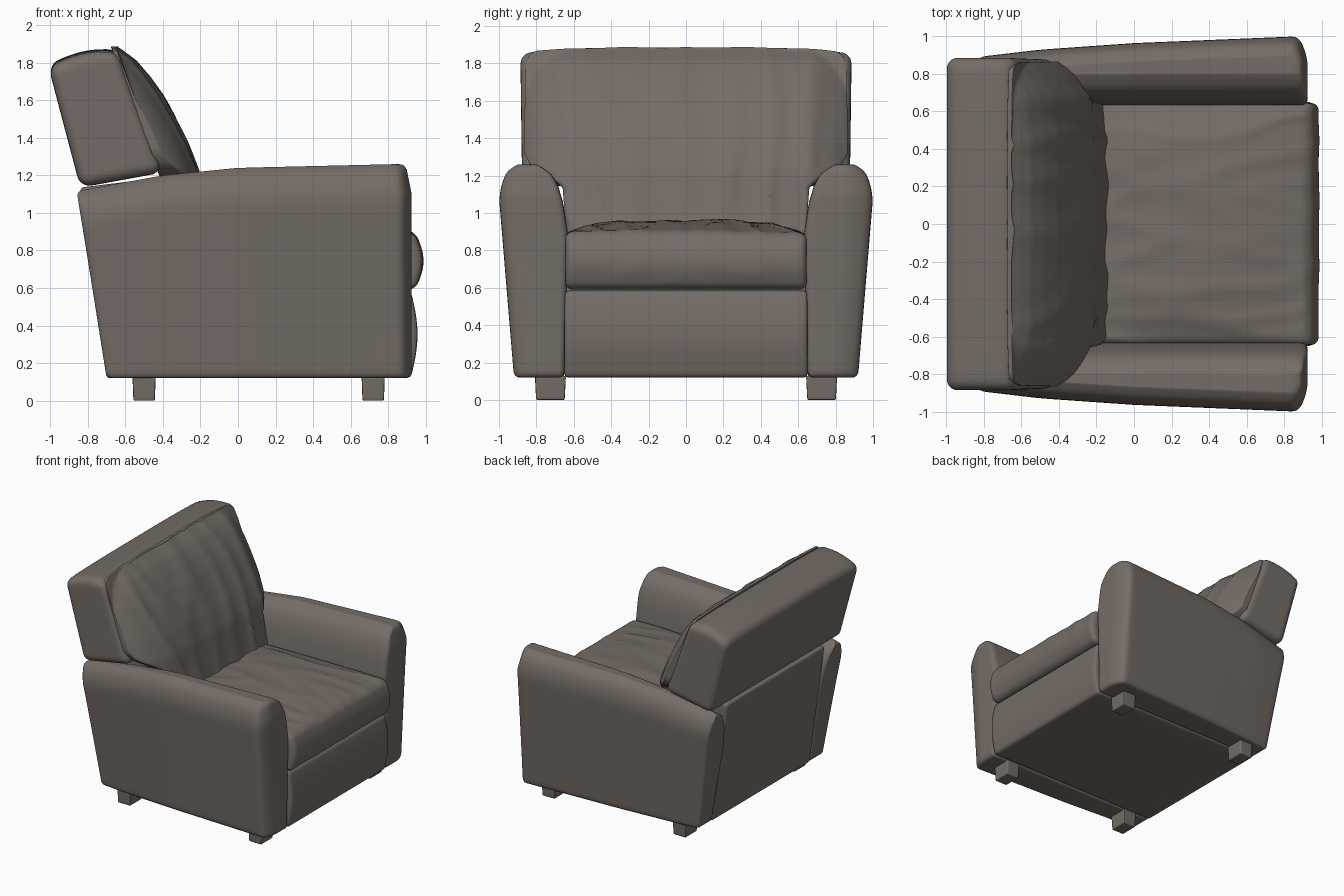
import bpy, bmesh, math
from mathutils import Vector, noise

if "Cube" in bpy.data.objects:
    bpy.data.objects.remove(bpy.data.objects["Cube"])

leather = bpy.data.materials.new("taupe leather")
leather.diffuse_color = (0.175, 0.15, 0.133, 1)
leather.use_nodes = True
leather.node_tree.nodes["Principled BSDF"].inputs["Base Color"].default_value = leather.diffuse_color


def lerp(table, t):
    """Piecewise linear lookup in a short (key, value) table."""
    if t <= table[0][0]:
        return table[0][1]
    for (a, va), (b, vb) in zip(table, table[1:]):
        if t <= b:
            return va + (vb - va) * (t - a) / (b - a)
    return table[-1][1]


def block(name, lo, hi, r, warp=None, cuts=24):
    """Rounded box between two corners, bent into shape by warp(x, y, z)."""
    bm = bmesh.new()
    bmesh.ops.create_cube(bm, size=2)
    if cuts:
        bmesh.ops.subdivide_edges(bm, edges=bm.edges[:], cuts=cuts, use_grid_fill=True)
    lo, hi = Vector(lo), Vector(hi)
    mid, half = (lo + hi) / 2, (hi - lo) / 2
    for v in bm.verts:
        # crowd the grid towards the rounded edges
        p = Vector([math.sin(c * math.pi / 2) * h for c, h in zip(v.co, half)])
        if r:
            q = Vector([max(r - h, min(h - r, c)) for c, h in zip(p, half)])
            p = q + (p - q).normalized() * r
        p += mid
        v.co = warp(*p) if warp else p
    bmesh.ops.recalc_face_normals(bm, faces=bm.faces[:])
    me = bpy.data.meshes.new(name)
    bm.to_mesh(me)
    bm.free()
    me.materials.append(leather)
    ob = bpy.data.objects.new(name, me)
    bpy.context.collection.objects.link(ob)
    bpy.context.view_layer.objects.active = ob
    ob.select_set(True)
    bpy.ops.object.shade_smooth_by_angle(angle=math.radians(40))
    ob.select_set(False)
    return ob


def crease(x, y, z, seed):
    """Soft wrinkles, sharp along the folds."""
    n = noise.noise(Vector((x, y, z + seed)))
    return 0.5 - min(1, abs(n) * 3)


def back_x(z):
    """Sloping rear face of the lower body."""
    return -0.70 - 0.14 * (z - 0.12)


# Arms: flared cross-section, narrowing and dipping towards the back
INNER = [(0.12, 0.65), (0.88, 0.63), (1.05, 0.655), (1.15, 0.685), (1.21, 0.72), (1.26, 0.79)]
OUTER = [(0.12, 0.92), (1.08, 1.0), (1.16, 0.985), (1.22, 0.96), (1.26, 0.91)]
TOP = [(-0.84, 1.12), (-0.4, 1.20), (0, 1.24), (0.85, 1.26)]
FLARE = [(-0.84, 0.11), (-0.5, 0.07), (0, 0.035), (0.85, 0)]


def make_arm(side):
    def warp(s, t, z):
        x = back_x(z) + s * (0.925 - back_x(z))
        x -= 0.05 * s ** 8 * max(0, t) ** 2          # front rounds off outwards
        x -= 0.03 * s ** 8 * max(0, (z - 1.1) / 0.15)
        inner, outer = lerp(INNER, z), lerp(OUTER, z) - lerp(FLARE, x)
        y = inner + (outer - inner) * (t + 1) / 2
        z = 0.12 + (z - 0.12) * (lerp(TOP, x) - 0.12) / 1.14
        return x, side * y, z
    # box in (length 0..1, across -1..1, height), rounded after scaling
    def scaled(a, b, z):
        return warp(a / 1.7, b / 0.16, z)
    block("arm_left" if side > 0 else "arm_right", (0, -0.16, 0.12), (1.7, 0.16, 1.26),
          0.035, scaled, 28)


for side in (-1, 1):
    make_arm(side)


# Base with softly bulging front panel
def base_warp(x, y, z):
    if x > 0.5:
        x += 0.035 * math.sin(math.pi * (z - 0.12) / 0.465) * (x - 0.5) / 0.41
    return x, y, z


block("base_front_panel", (-0.66, -0.65, 0.12), (0.92, 0.65, 0.585), 0.025, base_warp)


# Rear panel between the arms
def rear_warp(x, y, z):
    return x + back_x(z), y, z + 0.12 * x * (z - 0.12)


block("rear_panel", (0, -0.65, 0.12), (0.45, 0.65, 1.135), 0.02, rear_warp)


# Seat cushion, crowned and creased
def seat_warp(x, y, z):
    u, v = (x - 0.32) / 0.64, y / 0.645
    if z > 0.75:
        k = (z - 0.75) / 0.14
        z += k * (0.065 * max(0, 1 - u * u) * (1 - v ** 4)
                  + 0.011 * crease(x * 1.6, y * 6, 0, 3))
    if x > 0.6:
        x += (x - 0.6) / 0.34 * (0.045 * math.sin(math.pi * max(0, min(1, (z - 0.59) / 0.31)))
                                 + 0.006 * crease(y * 3, z * 3, 0, 9))
    return x, y, z


block("seat_cushion", (-0.35, -0.645, 0.59), (0.94, 0.645, 0.895), 0.04, seat_warp, 48)


# Back shell: leaning slab resting on the arms
def shell_warp(x, y, z):
    s, t = x / 0.42, z / 0.68
    bx, bz = -0.84 - 0.17 * t, 1.135 + 0.655 * t
    fx, fz = -0.40 - 0.24 * t, 1.215 + 0.655 * t
    wx, wz = bx + (fx - bx) * s, bz + (fz - bz) * s
    wz += t * (0.03 * math.sin(math.pi * s) - 0.015 * (y / 0.88) ** 4)
    return wx, y * (0.99 + 0.01 * t), wz


block("back_shell", (0, -0.885, 0), (0.42, 0.885, 0.68), 0.06, shell_warp, 30)

# Back cushion: swelling front, narrow where it drops between the arms
FRONT = [(0.88, -0.135), (1.23, -0.215), (1.38, -0.275), (1.52, -0.345), (1.63, -0.405),
         (1.73, -0.475), (1.81, -0.545), (1.88, -0.64)]
WIDTH = [(0.88, 0.64), (1.14, 0.66), (1.25, 0.83), (1.32, 0.865), (1.75, 0.86), (1.88, 0.84)]


def cushion_warp(x, y, z):
    s, v = x / 0.4, y / 0.87
    z -= 0.025 * v ** 4 * (z - 0.88)
    w = lerp(WIDTH, z) * v
    rear = -0.42 - 0.25 * (z - 1.2) / 0.66
    front = lerp(FRONT, z) - 0.15 * abs(w / 0.87) ** 6
    front += 0.018 * crease(w * 4.5, z * 1.5 + w * 0.8, 0, 5)
    return rear + (max(front, rear + 0.03) - rear) * s, w, z + 0.006 * s * crease(w * 3, 0, 0, 1)


block("back_cushion", (0, -0.87, 0.86), (0.4, 0.87, 1.885), 0.05, cushion_warp, 56)

# Four short tapered feet
for name, fx in (("rear", -0.50), ("front", 0.72)):
    for side in (-1, 1):
        def foot_warp(x, y, z, fx=fx, side=side):
            k = 0.92 + 0.08 * z / 0.13
            return fx + x * k, side * 0.725 + y * k, z
        block(name + ("_foot_left" if side > 0 else "_foot_right"),
              (-0.062, -0.083, 0), (0.062, 0.083, 0.13), 0.008, foot_warp, 8)
